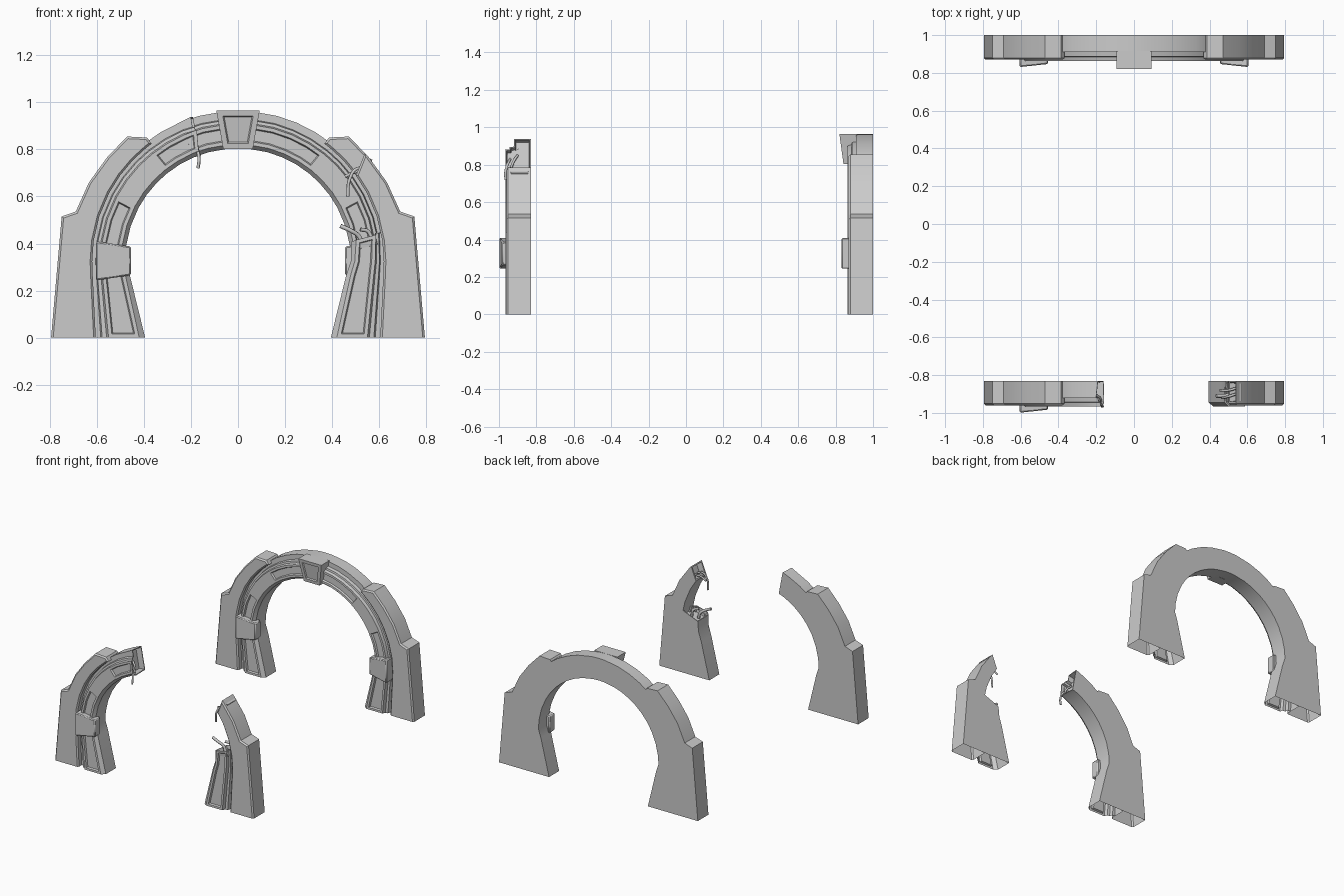
import bpy, bmesh, math, random
from mathutils import Vector

if "Cube" in bpy.data.objects:
    bpy.data.objects.remove(bpy.data.objects["Cube"])

random.seed(4)
CZ = 0.325            # arch centre height
SHIFT = -1.83         # y offset of the broken arch
ANGLES = [0, 8, 18, 28, 36, 44, 51, 59, 67, 75, 85, 90]
# ring cross-section: (position from inside to outside, y)
SECTION = [(0, 1.0), (0, .885), (.12, .864), (.74, .864), (.78, .885),
           (.87, .887), (.90, .91), (1, .91), (1, 1.0)]
FACE_SEG = 2          # the flat front strip that carries the panels


def polar(r, a):
    a = math.radians(a)
    return Vector((r * math.cos(a), CZ + r * math.sin(a)))


def finish(bm, name, dy=0, bevel=0):
    me = bpy.data.meshes.new(name)
    bm.to_mesh(me)
    bm.free()
    ob = bpy.data.objects.new(name, me)
    ob.location.y = dy
    bpy.context.collection.objects.link(ob)
    if bevel:
        m = ob.modifiers.new("bevel", 'BEVEL')
        m.width, m.segments = bevel, 1
    bpy.context.view_layer.objects.active = ob
    ob.select_set(True)
    bpy.ops.object.shade_smooth_by_angle(angle=math.radians(25))
    ob.select_set(False)
    return ob


def orient(bm, front):
    bmesh.ops.recalc_face_normals(bm, faces=bm.faces[:])
    if front.normal.y > 0:
        bmesh.ops.reverse_faces(bm, faces=bm.faces[:])


def recess(bm, faces, rim, depth):
    bmesh.ops.inset_region(bm, faces=faces, thickness=rim, use_boundary=True, use_even_offset=True)
    bmesh.ops.inset_region(bm, faces=faces, thickness=.005, depth=-depth,
                           use_boundary=True, use_even_offset=True)


# half of the arch as (inner point, outer point, outermost position)
HALF = [(Vector((.395, 0)), Vector((.605, 0)), 1), (Vector((.46, .265)), Vector((.618, .265)), 1)]
HALF += [(polar(.48, a), polar(.62, a), 1.14 if a > 50 else 1) for a in ANGLES]


def mirror(stations):
    return [(Vector((-i.x, i.y)), Vector((-o.x, o.y)), t) for i, o, t in stations]


def ring(name, stations, panels, dy=0, broken=False):
    bm = bmesh.new()
    rows = []
    for n, (i, o, last) in enumerate(stations):
        row = []
        for t, y in SECTION:
            p = i.lerp(o, last if t == 1 else t)
            if broken and n == len(stations) - 1:
                p = p + Vector((random.uniform(-.008, .008), random.uniform(-.006, .006)))
            row.append(bm.verts.new((p.x, y, p.y)))
        rows.append(row)
    front, k = [], len(SECTION)
    for a, b in zip(rows, rows[1:]):
        fs = [bm.faces.new((a[j], a[(j + 1) % k], b[(j + 1) % k], b[j])) for j in range(k)]
        front.append(fs[FACE_SEG])
    cap = bm.faces.new(rows[-1]) if broken else None
    orient(bm, front[0])
    if cap:
        recess(bm, [cap], .006, .04)
    for lo, hi in panels:
        recess(bm, front[lo:hi], .015, .012)
    return finish(bm, name, dy)


def pillar(name, s, dy=0, broken=False):
    top = 36 if broken else 53.7
    pts = [(.605, 0), (.618, .265)] + [tuple(polar(.62, a)) for a in ANGLES if a < top] + [tuple(polar(.62, top))]
    pts += [(.54, .785)] if broken else [(.387, .851), (.472, .855)]
    pts += [(.557, .766), (.634, .66), (.69, .536), (.75, .515), (.795, 0)]
    bm = bmesh.new()
    f = [bm.verts.new((s * x, .87, z)) for x, z in pts]
    b = [bm.verts.new((s * x, 1.0, z)) for x, z in pts]
    face = bm.faces.new(f)
    bm.faces.new(b)
    for j in range(len(pts) - 1):
        bm.faces.new((f[j], f[j + 1], b[j + 1], b[j]))
    orient(bm, face)
    rim = [e for e in face.edges if max(v.co.z for v in e.verts) > .001]
    bmesh.ops.bevel(bm, geom=rim, offset=.009, segments=1, affect='EDGES')
    if broken:
        c = Vector((s * .52, .94, .737))
        recess(bm, [min(bm.faces, key=lambda q: (q.calc_center_median() - c).length)], .01, .04)
    return finish(bm, name, dy)


def block(name, corners, y_back, dy=0, panel=False):
    bm = bmesh.new()
    f = [bm.verts.new(c) for c in corners]
    b = [bm.verts.new((c[0], y_back, c[2])) for c in corners]
    face = bm.faces.new(f)
    bm.faces.new(b)
    for j in range(4):
        bm.faces.new((f[j], f[(j + 1) % 4], b[(j + 1) % 4], b[j]))
    orient(bm, face)
    if panel:
        recess(bm, [face], .023, .008)
    return finish(bm, name, dy, 0 if panel else .006)


def side_block(name, s, dy=0):
    return block(name, [(s * .605, .831, .41), (s * .605, .831, .243),
                        (s * .455, .847, .265), (s * .455, .847, .387)], .91, dy)


def wire(name, pts, r=.007):
    cu = bpy.data.curves.new(name, 'CURVE')
    cu.dimensions, cu.bevel_depth, cu.bevel_resolution = '3D', r, 1
    cu.resolution_u, cu.use_fill_caps = 5, True
    sp = cu.splines.new('BEZIER')
    sp.bezier_points.add(len(pts) - 1)
    for bp, p in zip(sp.bezier_points, pts):
        bp.co = p
        bp.handle_left_type = bp.handle_right_type = 'AUTO'
    bpy.context.collection.objects.link(bpy.data.objects.new(name, cu))


# intact arch at the back
full = HALF + mirror(HALF)[-2::-1]
n = len(full) - 1
ring("arch_ring", full, [(0, 5), (8, n - 8), (n - 5, n)])
for s, side in ((1, "right"), (-1, "left")):
    pillar("arch_pillar_" + side, s)
    side_block("arch_block_" + side, s)
block("keystone", [(-.092, .82, .965), (.092, .82, .965), (.063, .842, .803), (-.063, .842, .803)],
      .915, panel=True)

# broken arch at the front: long left half
left = mirror(HALF[:11] + [(polar(.48, 71), polar(.62, 72), 1.14)])
ring("broken_ring_left", left, [(0, 5), (8, 11)], SHIFT, True)
pillar("broken_pillar_left", -1, SHIFT)
side_block("broken_block_left", -1, SHIFT)

# broken arch at the front: short right half
stub = HALF[:3] + [(Vector((.483, .405)), Vector((.615, .455)), 1)]
ring("broken_ring_right", stub, [(0, 3)], SHIFT, True)
pillar("broken_pillar_right", 1, SHIFT, True)

# torn cables hanging from the broken ends
wire("cable_left_a", [(-.21, -.94, .83), (-.18, -.95, .81), (-.166, -.965, .765), (-.17, -.965, .72)])
wire("cable_left_b", [(-.21, -.90, .85), (-.18, -.92, .82), (-.175, -.935, .785)])
wire("cable_right_a", [(.54, -.90, .71), (.51, -.91, .72), (.475, -.92, .675), (.467, -.92, .60)])
wire("cable_right_b", [(.54, -.87, .71), (.50, -.88, .705), (.455, -.88, .685)])
wire("cable_stub_a", [(.53, -.90, .39), (.515, -.90, .43), (.48, -.91, .455), (.435, -.91, .475)], .010)
wire("cable_stub_b", [(.57, -.88, .40), (.555, -.88, .45), (.52, -.89, .46)], .009)
